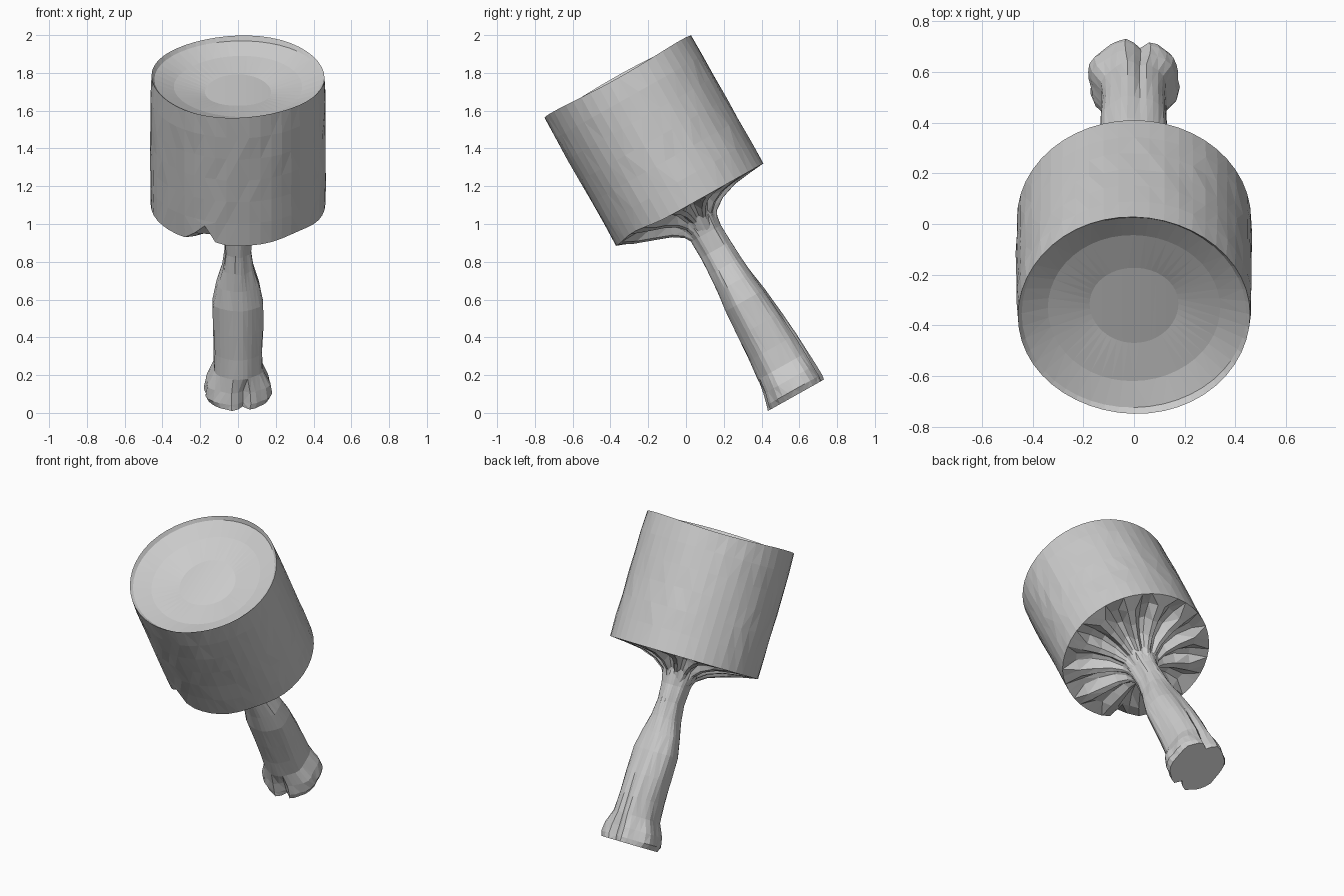
import bpy, bmesh, math, random
from mathutils import Matrix

if "Cube" in bpy.data.objects:
    bpy.data.objects.remove(bpy.data.objects["Cube"])

random.seed(4)
N = 48
# tilted frame: local z runs up the shaft, local -y is the front
FRAME = Matrix.Translation((0, 0.585, 0.095)) @ Matrix.Rotation(math.radians(29.3), 4, 'X')


def jit(a):
    return random.uniform(-a, a)


def bump(a, centre, width):
    """Soft bump around an angle (0 = front, pi/2 = +x)."""
    d = (a - centre + math.pi) % (2 * math.pi) - math.pi
    return math.exp(-(d / width) ** 2)


def loft(name, rings, cap_start=False, cap_end=False):
    bm = bmesh.new()
    loops = [[bm.verts.new(p) for p in ring] for ring in rings]
    for lo, hi in zip(loops, loops[1:]):
        n = len(lo)
        for i in range(n):
            j = (i + 1) % n
            bm.faces.new((lo[i], lo[j], hi[j], hi[i]))
    for want, loop in ((cap_start, loops[0]), (cap_end, loops[-1])):
        if want:
            bm.faces.new(loop)
    bmesh.ops.recalc_face_normals(bm, faces=bm.faces)
    bmesh.ops.triangulate(bm, faces=bm.faces)
    mesh = bpy.data.meshes.new(name)
    bm.to_mesh(mesh)
    bm.free()
    obj = bpy.data.objects.new(name, mesh)
    obj.matrix_world = FRAME
    bpy.context.collection.objects.link(obj)
    return obj


def angles(n=N):
    return [2 * math.pi * i / n for i in range(n)]


# shared lower rim with a small notch at the front left
def rim(a):
    w = 1.155 + 0.11 * bump(a, -0.42, 0.11) + 0.02 * bump(a, 0.75, 0.3)
    return (0.462 * math.sin(a), -0.447 * math.cos(a), w)


lower_rim = [rim(a) for a in angles()]

# head: round wall, thin lip and shallow dished top
head = [lower_rim]
for w in (1.29, 1.42, 1.55, 1.68, 1.81):
    head.append([((0.464 + jit(0.003)) * math.sin(a), -(0.447 + jit(0.003)) * math.cos(a), w)
                 for a in angles()])
head.append([(0.458 * math.sin(a), -0.445 * math.cos(a), 1.932 + 0.006 * math.sin(3 * a))
             for a in angles()])
for r, w in ((0.43, 1.912), (0.33, 1.872), (0.17, 1.845)):
    head.append([(r * 1.03 * math.sin(a), -r * math.cos(a), w + 0.006 * math.sin(2 * a + r * 9))
                 for a in angles()])
loft("head", head, cap_end=True)

# pleated underside: gathers from the rim to the neck, deeper at the front
under = [lower_rim]
for r, wf, wb, pleat in ((0.36, 1.135, 1.165, 0.018), (0.26, 1.105, 1.16, 0.026),
                         (0.17, 1.07, 1.125, 0.022), (0.11, 1.02, 1.07, 0.01),
                         (0.075, 0.96, 0.99, 0.0)):
    ring = []
    for i, a in enumerate(angles()):
        front = bump(a, 0, 0.8)
        w = wb + (wf - wb) * front + pleat * (1 if i % 4 < 2 else -1)
        rr = r * (1 + 0.04 * math.sin(7 * a))
        ring.append((rr * math.sin(a), -rr * math.cos(a), w))
    under.append(ring)
loft("pleated_underside", under)

# handle stations: height, half width, front depth, back depth, groove, lobing
STATIONS = [
    (0.00, 0.165, 0.175, 0.172, 0.30, 0.03),
    (0.03, 0.182, 0.170, 0.174, 0.28, 0.04),
    (0.09, 0.172, 0.152, 0.170, 0.24, 0.05),
    (0.17, 0.134, 0.140, 0.166, 0.18, 0.05),
    (0.28, 0.130, 0.128, 0.160, 0.14, 0.03),
    (0.42, 0.135, 0.120, 0.148, 0.10, 0.03),
    (0.57, 0.137, 0.112, 0.130, 0.07, 0.03),
    (0.68, 0.115, 0.098, 0.112, 0.04, 0.04),
    (0.78, 0.085, 0.092, 0.100, 0.02, 0.06),
    (0.88, 0.070, 0.088, 0.094, 0.00, 0.08),
    (0.98, 0.078, 0.090, 0.090, 0.00, 0.08),
    (1.08, 0.100, 0.110, 0.105, 0.00, 0.08),
]
handle = []
for w, rx, front, back, groove, lobe in STATIONS:
    ring = []
    for a in angles(32):
        depth = front if math.cos(a) > 0 else back
        k = 1 + lobe * math.sin(6 * a + 1) * abs(math.sin(a)) + jit(0.015)
        k -= groove * bump(a, math.pi - 0.15, 0.16)
        if w < 0.15:
            k -= groove * bump(a, 0.15, 0.15)
        ring.append((rx * k * math.sin(a), -depth * k * math.cos(a), w))
    handle.append(ring)
loft("handle", handle, cap_start=True)
